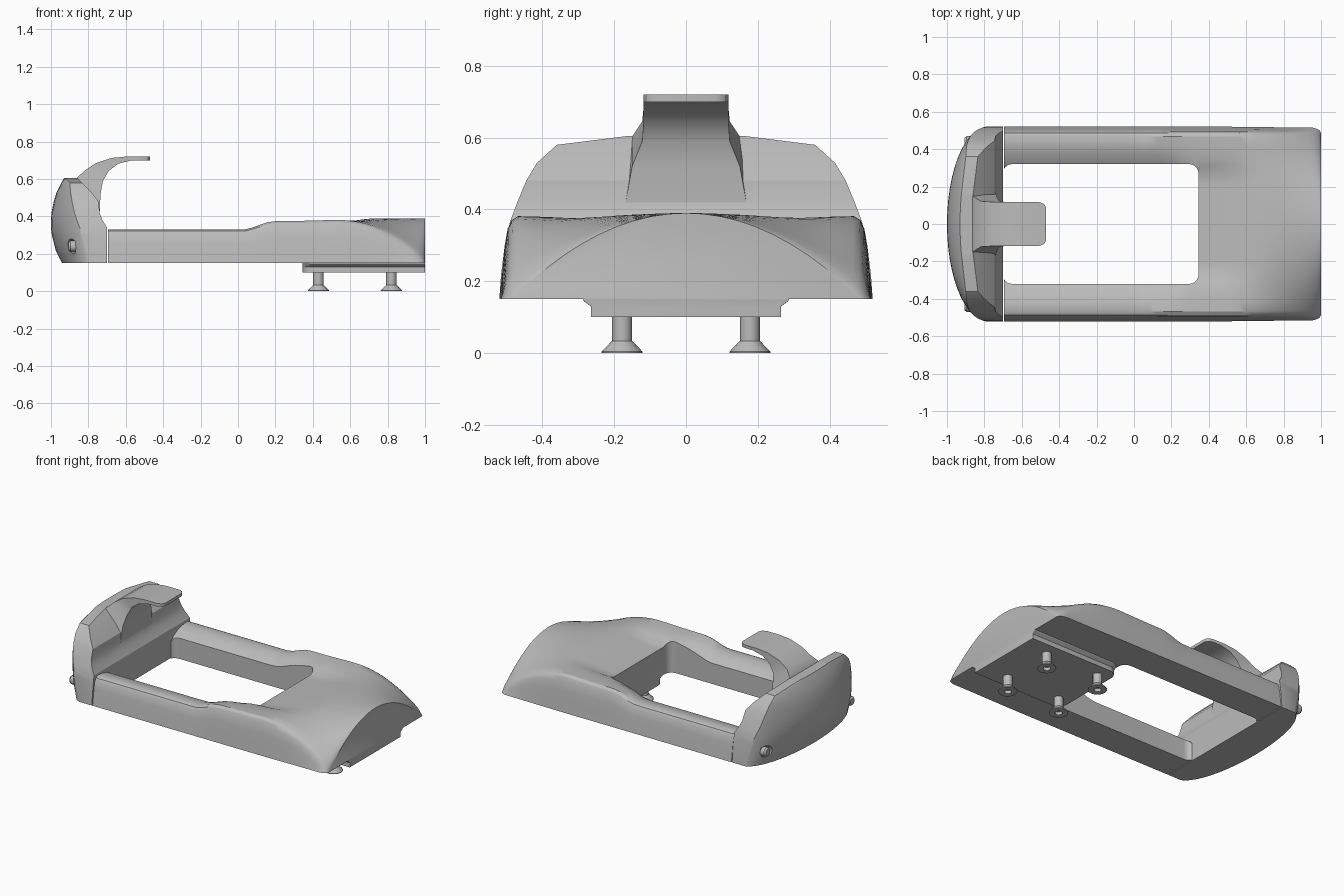
import bpy, bmesh, math

cube = bpy.data.objects.get("Cube")
if cube:
    bpy.data.objects.remove(cube, do_unlink=True)

grey = bpy.data.materials.new("plain grey")
grey.use_nodes = True
colour = (0.5, 0.5, 0.5, 1)
grey.diffuse_color = colour
grey.node_tree.nodes["Principled BSDF"].inputs["Base Color"].default_value = colour


def loft(name, rings):
    """Skin a list of equal-length closed rings and cap both ends."""
    bm = bmesh.new()
    rows = [[bm.verts.new(p) for p in ring] for ring in rings]
    n = len(rows[0])
    for a, b in zip(rows, rows[1:]):
        for i in range(n):
            k = (i + 1) % n
            bm.faces.new((a[i], a[k], b[k], b[i]))
    bm.faces.new(rows[0])
    bm.faces.new(rows[-1])
    bmesh.ops.recalc_face_normals(bm, faces=bm.faces)
    mesh = bpy.data.meshes.new(name)
    bm.to_mesh(mesh)
    bm.free()
    mesh.materials.append(grey)
    obj = bpy.data.objects.new(name, mesh)
    bpy.context.collection.objects.link(obj)
    return obj


def activate(obj):
    bpy.ops.object.select_all(action='DESELECT')
    obj.select_set(True)
    bpy.context.view_layer.objects.active = obj


def smooth(obj, angle=32):
    activate(obj)
    bpy.ops.object.shade_smooth_by_angle(angle=math.radians(angle))


def cut(obj, cutter):
    mod = obj.modifiers.new("cut", 'BOOLEAN')
    mod.operation = 'DIFFERENCE'
    mod.solver = 'EXACT'
    mod.object = cutter
    activate(obj)
    bpy.ops.object.modifier_apply(modifier=mod.name)
    bpy.data.objects.remove(cutter, do_unlink=True)


def rounded_rect(x0, x1, hy, r, z, square_right=False):
    """Horizontal rounded rectangle ring."""
    pts = []
    for k, (cx, cy) in enumerate(((x1 - r, hy - r), (x0 + r, hy - r),
                                  (x0 + r, r - hy), (x1 - r, r - hy))):
        q = 0.002 if square_right and k in (0, 3) else r
        sx, sy = (1 if k in (0, 3) else -1), (1 if k < 2 else -1)
        for i in range(7):
            a = math.pi / 2 * (k + i / 6)
            pts.append((cx + sx * (r - q) + q * math.cos(a),
                        cy + sy * (r - q) + q * math.sin(a), z))
    return pts


def disc(radius, z, cx, cy, n=16):
    return [(cx + radius * math.cos(2 * math.pi * i / n),
             cy + radius * math.sin(2 * math.pi * i / n), z) for i in range(n)]


def step(x, a, b):
    t = min(1, max(0, (x - a) / (b - a)))
    return t * t * (3 - 2 * t)


# Main frame: sections along x, raised rails blending into an arched end
BASE = 0.15


def frame_section(x):
    w = 0.52 - 0.004 * step(x, 0.5, 0.9)
    if x > 0.94:
        w -= 0.05 * (1 - math.sqrt(max(0, 1 - ((x - 0.94) / 0.06) ** 2))) * 0.6
    peak = 0.33 + 0.045 * step(x, 0.02, 0.2) + 0.015 * step(x, 0.2, 0.9)
    low = 0.22 + 0.115 * step(x, 0.05, 0.36) + 0.055 * step(x, 0.36, 0.75)
    arch = max(0, (x - 0.5) / 0.5) ** 2
    half = [(w, BASE)]
    for f, g in ((0.985, 0.3), (0.972, 0.6), (0.955, 0.85), (0.935, 0.95), (0.9, 1)):
        half.append((w * f, BASE + (peak - BASE) * g))
    for i in range(1, 10):
        y = w * 0.9 * (1 - i / 9)
        u = min(1, max(0, (y - 0.28) / (w * 0.9 - 0.28)))
        half.append((y, low + (peak - low) * math.sqrt(1 - (1 - u) ** 2)))
    out = []
    for y, z in half:
        bow = BASE + 0.24 * (1 - (y / w) ** 2)
        out.append((x, y, z + (bow - z) * arch))
    return out + [(x, -y, z) for x, y, z in reversed(out[:-1])]


xs = [-0.695, -0.3, 0] + [0.04 * i for i in range(1, 24)] + [0.94, 0.96, 0.98, 0.992, 1]
frame = loft("frame", [frame_section(x) for x in xs])
cut(frame, loft("opening", [rounded_rect(-0.702, 0.345, 0.32, 0.05, z) for z in (0.05, 0.6)]))
smooth(frame)

# Foot pad under the wide end
smooth(loft("foot_pad", [rounded_rect(0.345, 1, hy, 0.06, z, True) for hy, z in
                         ((0.265, 0.1), (0.265, 0.13), (0.285, 0.145), (0.29, 0.16))]))

# End cap: horizontal slices as (height, half width, outer x, inner x)
slices = [(0.15, 0.52, -0.94, -0.7), (0.22, 0.515, -0.975, -0.7), (0.3, 0.505, -0.995, -0.7),
          (0.34, 0.498, -1, -0.7), (0.38, 0.485, -1, -0.725), (0.42, 0.47, -0.997, -0.74),
          (0.48, 0.445, -0.985, -0.745), (0.53, 0.415, -0.97, -0.785),
          (0.58, 0.36, -0.945, -0.835), (0.605, 0.16, -0.93, -0.86)]


def cap_ring(z, w, xo, xi):
    outer, inner = [], []
    for i in range(25):
        y = w * math.sin(math.pi * (i / 24 - 0.5))
        x = xo + (-0.78 - xo) * (1 - math.sqrt(1 - (y / 0.522) ** 2))
        outer.append((x, y, z))
        inner.append((max(xi, x + 0.04), y, z))
    return outer + inner[::-1]


cap = loft("end_cap", [cap_ring(*s) for s in slices])
for side in (-1, 1):
    # Screw pocket in each rounded corner, with the screw head inside
    def along_x(radius, x):
        return [(x, side * 0.44 + p, 0.24 + q) for p, q, _ in disc(radius, 0, 0, 0)]
    cut(cap, loft("pocket", [along_x(0.04, -1.1), along_x(0.04, -0.87)]))
    smooth(loft("cap_screw", [along_x(0.03, -0.86), along_x(0.03, -0.895), along_x(0.022, -0.905)]))
smooth(cap)

# Curled hook: (outer x, outer z, inner x, inner z, half width)
hook_stations = [(-0.88, 0.56, -0.74, 0.41, 0.17), (-0.865, 0.603, -0.735, 0.52, 0.15),
                 (-0.82, 0.645, -0.722, 0.59, 0.122), (-0.76, 0.685, -0.69, 0.645, 0.118),
                 (-0.68, 0.712, -0.64, 0.682, 0.118), (-0.6, 0.72, -0.57, 0.699, 0.118),
                 (-0.51, 0.72, -0.51, 0.7, 0.118), (-0.483, 0.72, -0.483, 0.7, 0.108),
                 (-0.473, 0.72, -0.473, 0.7, 0.095), (-0.47, 0.72, -0.47, 0.7, 0.08)]
smooth(loft("hook", [[(a, -w, b), (a, w, b), (c, w, d), (c, -w, d)]
                     for a, b, c, d, w in hook_stations]))

# Four countersunk bolts with a recess in each head
for x in (0.43, 0.82):
    for y in (-0.178, 0.178):
        profile = ((0.022, 0.02), (0.022, 0), (0.057, 0), (0.057, 0.004),
                   (0.028, 0.034), (0.028, 0.11))
        smooth(loft("bolt", [disc(r, z, x, y) for r, z in profile]))
